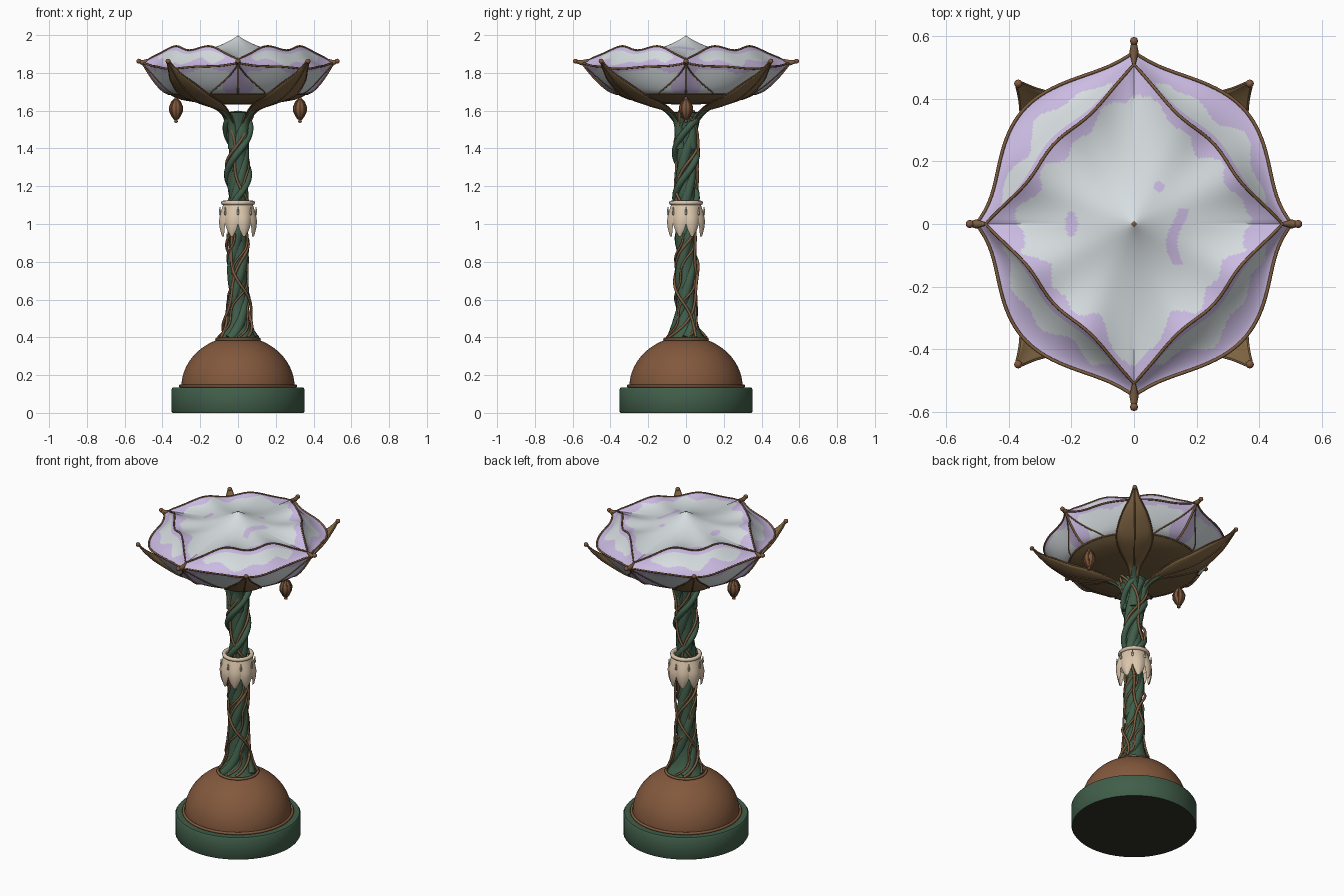
import bpy, bmesh
from math import sin, cos, pi, exp, tau, radians
from mathutils import Vector

if "Cube" in bpy.data.objects:
    bpy.data.objects.remove(bpy.data.objects["Cube"])


def material(name, r, g, b):
    m = bpy.data.materials.new(name)
    m.use_nodes = True
    m.diffuse_color = (r, g, b, 1)
    m.node_tree.nodes["Principled BSDF"].inputs["Base Color"].default_value = (r, g, b, 1)
    return m


GREEN = material("dark green", .052, .112, .068)
FELT = material("dark felt", .028, .032, .020)
COPPER = material("copper", .225, .098, .046)
WIRE = material("brown wire", .20, .105, .048)
LEAF = material("leaf brown", .22, .135, .058)
BRONZE = material("bowl bronze", .18, .115, .048)
WHITE = material("white glass", .68, .73, .75)
LILAC = material("lilac glass", .60, .50, .77)
CREAM = material("cream", .70, .56, .41)


def surface(name, f, nu, nv, mats, rule=None, wrap=True):
    """Grid of f(u, v); u and v run 0..1, u closes on itself when wrapped."""
    bm = bmesh.new()
    cols = nu if wrap else nu + 1
    grid = [[bm.verts.new(f(i / nu, j / nv)) for j in range(nv + 1)] for i in range(cols)]
    for i in range(nu):
        a, b = grid[i], grid[(i + 1) % cols]
        for j in range(nv):
            face = bm.faces.new((a[j], b[j], b[j + 1], a[j + 1]))
            if rule:
                face.material_index = rule((i + .5) / nu, (j + .5) / nv)
    bmesh.ops.remove_doubles(bm, verts=bm.verts, dist=1e-5)
    me = bpy.data.meshes.new(name)
    bm.to_mesh(me)
    bm.free()
    for m in mats:
        me.materials.append(m)
    me.shade_smooth()
    me.set_sharp_from_angle(angle=radians(40))
    ob = bpy.data.objects.new(name, me)
    bpy.context.collection.objects.link(ob)
    return ob


def lathe(name, profile, mats, n=64, at=(0, 0), rule=None):
    k = len(profile) - 1

    def f(u, v):
        r, z = profile[round(v * k)]
        return (at[0] + r * cos(u * tau), at[1] + r * sin(u * tau), z)
    return surface(name, f, n, k, mats, rule)


def tube(name, pts, r, mat, closed=False, taper=None):
    cu = bpy.data.curves.new(name, "CURVE")
    cu.dimensions = "3D"
    cu.bevel_depth, cu.bevel_resolution, cu.use_fill_caps = r, 2, True
    sp = cu.splines.new("POLY")
    sp.points.add(len(pts) - 1)
    for i, p in enumerate(pts):
        sp.points[i].co = (*p, 1)
        if taper:
            sp.points[i].radius = taper(i / (len(pts) - 1))
    sp.use_cyclic_u = closed
    sp.use_smooth = True
    cu.materials.append(mat)
    ob = bpy.data.objects.new(name, cu)
    bpy.context.collection.objects.link(ob)


def along(table, s):
    """Smooth sample of a short list of tuples at s in 0..1."""
    k = len(table) - 1
    i = min(int(s * k), k - 1)
    f = s * k - i
    p = [Vector(table[max(0, min(k, i + d))]) for d in (-1, 0, 1, 2)]
    return p[1] + .5 * f * (p[2] - p[0] + f * (2 * p[0] - 5 * p[1] + 4 * p[2] - p[3]
                            + f * (3 * (p[1] - p[2]) + p[3] - p[0])))


def steps(n):
    return [i / n for i in range(n + 1)]


def ball(name, p, r, mat):
    prof = [(r * cos(a), p[2] + r * sin(a)) for a in [pi * (s - .5) for s in steps(8)]]
    lathe(name, prof, [mat], 12, p[:2])


def ring(name, r, z, thick, mat):
    tube(name, [(r * cos(s * tau), r * sin(s * tau), z) for s in steps(64)[:-1]], thick, mat, True)


# Foot: green plinth with a dark underside, copper dome and trim rings
lathe("plinth", [(0, 0), (.347, 0), (.352, .008), (.352, .125), (.345, .135), (0, .135)],
      [GREEN, FELT], rule=lambda u, v: int(v < .2))
arc = [radians(a) for a in range(0, 69, 4)]
lathe("dome", [(.30 * cos(a), .135 + .27 * sin(a)) for a in arc] + [(0, .387)], [COPPER])
ring("dome_lower_ring", .306, .142, .008, COPPER)
ring("dome_upper_ring", .113, .390, .008, WIRE)


# Stem: core, twisted green strands and brown vines
def stem_radius(z):
    return .046 + .058 * exp(-(z - .39) / .07) + .022 * exp((z - 1.58) / .08)


lathe("stem_core", [(stem_radius(.39 + 1.2 * s), .39 + 1.2 * s) for s in steps(50)] + [(0, 1.6)], [GREEN], 24)


def helix(z0, z1, offset, phase, turns, wobble=0):
    out = []
    for s in steps(90):
        z = z0 + (z1 - z0) * s
        a = phase + turns * tau * s + wobble * sin(5 * pi * s)
        r = stem_radius(z) + offset + abs(wobble) * .012 * sin(9 * s + phase)
        out.append((r * cos(a), r * sin(a), z))
    return out


for k in range(3):
    tube(f"stem_strand_{k}", helix(.39, 1.57, -.016, k * tau / 3, 1.6), .028, GREEN)
for k in range(4):
    tube(f"vine_{k}", helix(.40, 1.60, .012, .5 + k * tau / 4, 1.6 if k % 2 else -1.1, .5), .0075, WIRE)
    tube(f"lower_vine_{k}", helix(.40, .95, .008, k * tau / 4, .7, .3), .006, WIRE)
for k in range(2):
    tube(f"upper_vine_{k}", helix(1.1, 1.57, .010, 1 + k * pi, 1), .018, GREEN)

# Flower collar: rolled ring with drooping rounded petals and small drops
ring("collar_ring", .078, 1.112, .012, CREAM)
lathe("collar_cup", [(.088, 1.03), (.085, 1.06), (.077, 1.11)], [CREAM], 32)
for k in range(8):
    def petal(u, v, k=k):
        width = .42 * (1 - .8 * max(0, (v - .35) / .65) ** 2.6)
        a = (k + .5) * tau / 8 + (.5 - u) * 2 * width
        r = .078 + .018 * sin(pi * min(1, v * .9)) + .008 * cos((u - .5) * pi) * min(1, 2 * v)
        return (r * cos(a), r * sin(a), 1.105 - .17 * v)
    surface(f"collar_petal_{k}", petal, 8, 14, [CREAM], None, False)
    a = k * tau / 8
    drop = [(0, 1.045), (.006, 1.055), (.005, 1.068), (.002, 1.09)]
    lathe(f"collar_drop_{k}", drop, [CREAM], 8, (.096 * cos(a), .096 * sin(a)))


# Bowl shape: outer rim, inner diamond edge and the foot of the glass
def outer(a):
    s2 = abs(sin(2 * a))
    r = .455 + .045 * sin(a) ** 2 + .03 * s2 ** 4 + .05 * (1 - s2) ** 4
    z = 1.828 + .025 * (1 - s2) ** 2 - .006 * cos(8 * a) * s2
    return Vector((r * cos(a), r * sin(a), z))


def inner(a):
    s2 = abs(sin(2 * a))
    r = (1 + .04 * s2 ** 3 - .03 * sin(4 * a) ** 2) / (abs(cos(a)) / .475 + abs(sin(a)) / .51)
    z = 1.885 + .05 * s2 ** .6 - .015 * cos(8 * a)
    return Vector((r * cos(a), r * sin(a), z))


def panel(u, v):
    a = u * tau
    low, top = Vector((.365 * cos(a), .365 * sin(a), 0)), outer(a)
    p = low.lerp(top, v ** .65)
    p.z = 1.688 + (top.z - 1.688) * v
    return p


def band(u, v):
    o, i = outer(u * tau), inner(u * tau)
    p = o.lerp(i, v)
    p.z = o.z + (i.z - o.z) * v ** 1.7
    return p


def lid(u, v):
    s = 1 - v
    e = inner(u * tau)
    x, y = e.x * s, e.y * s
    r = (x * x + y * y) ** .5
    z = e.z * s ** 3 + (1 - s ** 3) * (1.885 + .113 * exp(-r / .16))
    return Vector((x, y, z))


def cusp(u):
    """0 at an axis tip, 1 midway between two tips."""
    return abs(sin(2 * u * tau))


def wave(u, n):
    return .5 * sin(u * tau * n) + .5 * sin(u * tau * (n + 7) + 1)


def lid_colour(u, v):
    p = lid(u, v)
    if v > .97:
        return 2
    streak = abs(p.x - .14 - .02 * sin(p.y * 25)) < .018 and -.13 < p.y < .05
    spot = (p.x + .2) ** 2 + p.y ** 2 / 4 < .0004 or (p.x - .08) ** 2 + (p.y - .12) ** 2 < .0003
    return int(streak or spot or v < .11 + .08 * wave(u, 9) or abs(p.x) > .37 + .02 * sin(p.y * 30))


GLASS = [WHITE, LILAC, COPPER]
surface("glass_lower_panels", panel, 320, 16, GLASS,
        lambda u, v: int(cusp(u) < .3 + .1 * sin(v * 7) or v > .86 + .1 * wave(u, 9)))
surface("glass_flared_petals", band, 320, 24, GLASS,
        lambda u, v: int(v < .46 + .2 * wave(u, 8) or cusp(u) < .42 + .1 * sin(v * 6) or v > .88))
surface("glass_lid", lid, 320, 48, GLASS, lid_colour)
lathe("bowl_underside", [(0, 1.632), (.12, 1.635), (.22, 1.643), (.30, 1.657), (.345, 1.675), (.37, 1.692)], [BRONZE])

# Wires that frame the glass
circle = [tau * s for s in steps(160)[:-1]]
tube("outer_rim_wire", [outer(a) for a in circle], .0055, WIRE, True)
tube("inner_rim_wire", [inner(a) for a in circle], .005, WIRE, True)
ring("bowl_foot_wire", .367, 1.689, .005, WIRE)
for k in range(4):
    a = k * tau / 4
    reach = .585 if k % 2 else .525
    tip = Vector((reach * cos(a), reach * sin(a), 1.862))
    spine = [panel(k / 4, s) for s in steps(12)]
    tube(f"cusp_spine_{k}", spine, .006, WIRE)
    tube(f"cusp_horn_{k}", [inner(a), outer(a), tip], .010, WIRE, taper=lambda s: (.5, 1.5, .8)[round(s * 2)])
    ball(f"cusp_knob_{k}", tip, .013, COPPER)
    for side in (-1, 1):
        pts = [panel(k / 4 + side * .065 * (1 - s) ** 1.5, s) for s in steps(14)]
        tube(f"arch_wire_{k}_{side}", pts, .004, WIRE)

# Four large leaves under the bowl: (reach, height, half width)
SHAPE = [(.06, 1.53, .018), (.13, 1.595, .035), (.25, 1.626, .085), (.36, 1.662, .102),
         (.47, 1.735, .072), (.54, 1.805, .03), (.582, 1.862, .008)]
for k, a in enumerate([radians(d) for d in (50.5, 129.5, 230.5, 309.5)]):
    def leaf(u, v, a=a):
        r, z, w = along(SHAPE, v)
        side = (u - .5) * 2
        return (r * cos(a) - side * w * sin(a), r * sin(a) + side * w * cos(a),
                z + .022 * side * side * min(1, w * 12))
    ob = surface(f"leaf_{k}", leaf, 8, 30, [LEAF], None, False)
    mod = ob.modifiers.new("thickness", "SOLIDIFY")
    mod.thickness = .006
    for n, u in (("left_edge", 0), ("midrib", .5), ("right_edge", 1)):
        tube(f"leaf_{k}_{n}", [leaf(u, s) for s in steps(30)], .004, WIRE)
    ball(f"leaf_{k}_knob", leaf(.5, 1), .013, COPPER)
    # Green branch from the stem into each leaf
    path = [(.035, 1.40, 0), (.045, 1.50, 0), (.075, 1.565, 0), (.15, 1.615, 0)]
    pts = [along(path, s) for s in steps(16)]
    tube(f"branch_{k}", [(p.x * cos(a), p.x * sin(a), p.y) for p in pts], .03, GREEN,
         taper=lambda s: 1.05 - .6 * s)

# Two hanging ribbed pods
POD = [(0, 1.535), (.010, 1.54), (.008, 1.553), (.020, 1.568), (.033, 1.595),
       (.034, 1.62), (.024, 1.645), (.010, 1.66), (.006, 1.69)]
for name, x in (("left", .328), ("right", -.328)):
    lathe(f"{name}_pod", POD, [COPPER], 16, (x, 0))
    for k in range(8):
        a = k * tau / 8
        tube(f"{name}_pod_rib_{k}", [(x + r * cos(a), r * sin(a), z) for r, z in POD[2:8]], .003, WIRE)
